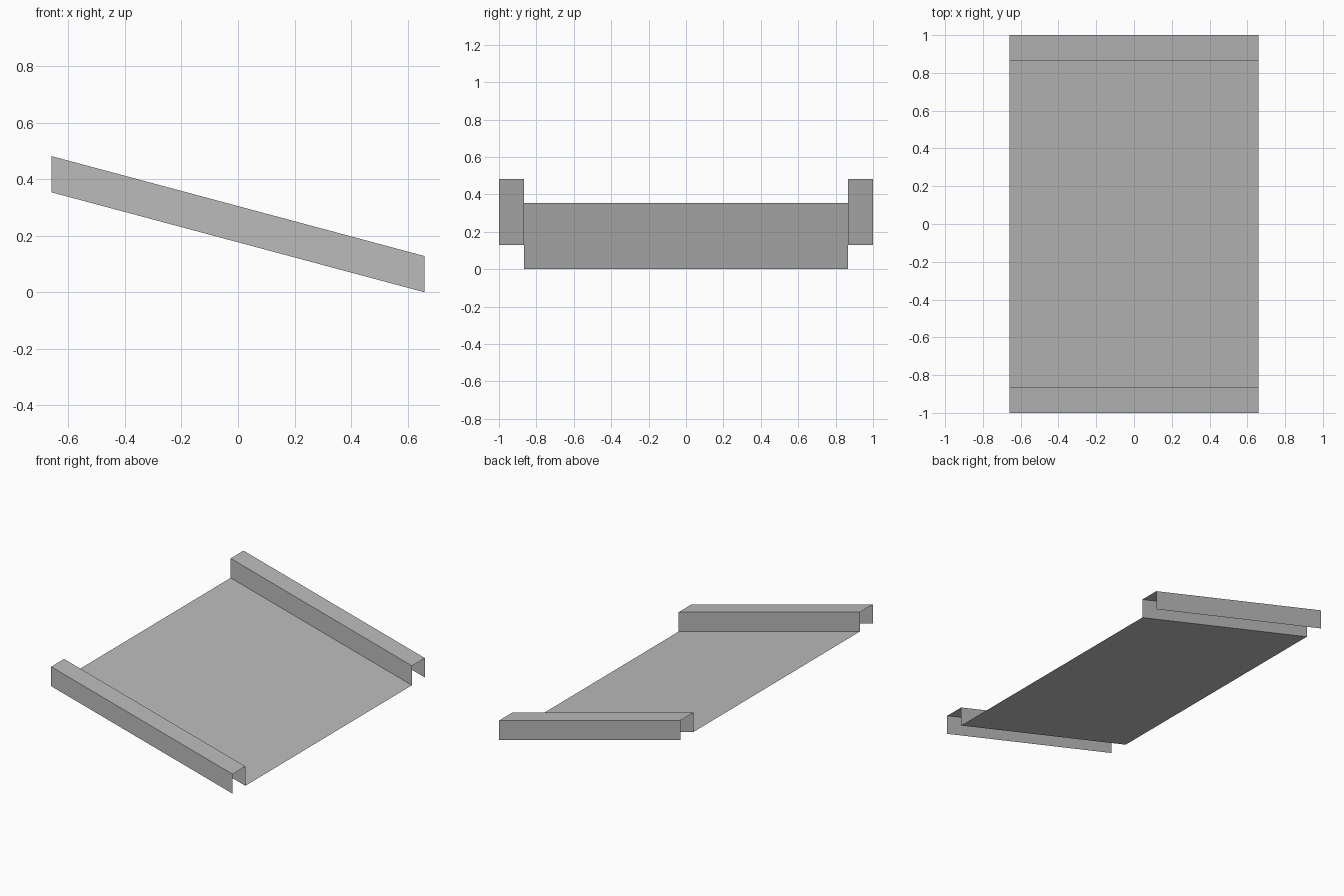
import bpy
import bmesh
import math

cube = bpy.data.objects.get("Cube")
if cube:
    bpy.data.objects.remove(cube, do_unlink=True)

# Plain grey sheet metal
metal = bpy.data.materials.new("grey_metal")
metal.use_nodes = True
grey = (0.5, 0.5, 0.5, 1)
metal.diffuse_color = grey
metal.node_tree.nodes["Principled BSDF"].inputs["Base Color"].default_value = grey

HALF_X = 0.66
RISE = 2 * HALF_X * math.tan(math.radians(15))
DEPTH = 0.128
RIB = 0.866

# Cross-section of the folded sheet: hooked lip, wall, pan, wall, hooked lip
half = [(1, 0), (1, DEPTH), (RIB, DEPTH), (RIB, 0)]
profile = [(-y, z) for y, z in half] + half[::-1]

# Sweep the section down the slope, ends cut vertically
bm = bmesh.new()
high = [bm.verts.new((-HALF_X, y, z + RISE)) for y, z in profile]
low = [bm.verts.new((HALF_X, y, z)) for y, z in profile]
for i in range(len(profile) - 1):
    bm.faces.new((high[i], low[i], low[i + 1], high[i + 1]))
bm.normal_update()

mesh = bpy.data.meshes.new("sloped_roof_panel")
bm.to_mesh(mesh)
bm.free()
mesh.materials.append(metal)
panel = bpy.data.objects.new("sloped_roof_panel", mesh)
bpy.context.collection.objects.link(panel)
